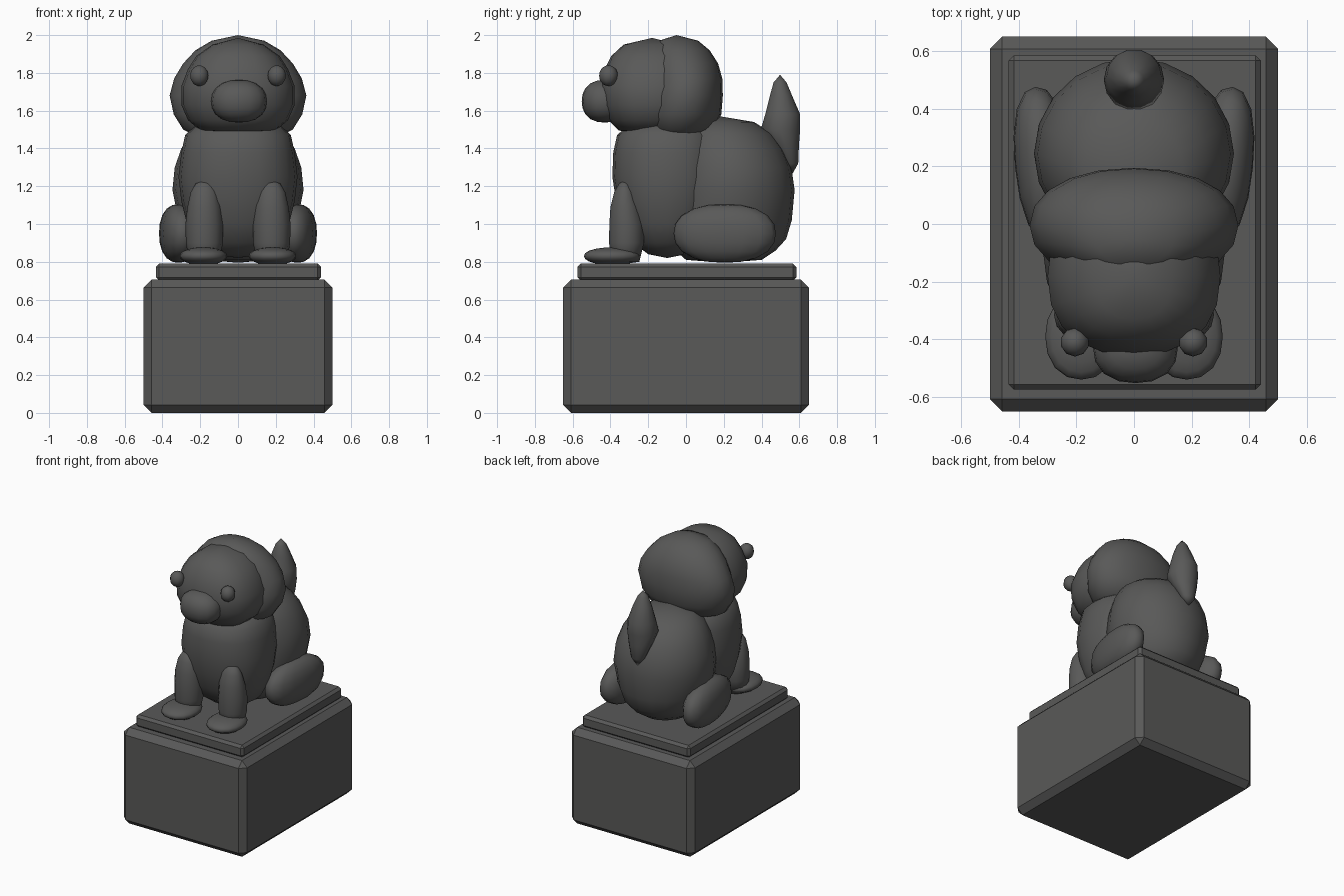
import bpy, bmesh
from math import sin, cos, pi, copysign

stone = bpy.data.materials.new("dark_stone")
stone.diffuse_color = (0.1, 0.1, 0.098, 1)


def finish(bm, name, smooth):
    bmesh.ops.recalc_face_normals(bm, faces=bm.faces)
    for f in bm.faces:
        f.smooth = smooth
    me = bpy.data.meshes.new(name)
    bm.to_mesh(me)
    bm.free()
    me.materials.append(stone)
    ob = bpy.data.objects.new(name, me)
    bpy.context.collection.objects.link(ob)
    return ob


def chamfered_box(name, x, y, z, bevel):
    """Box given by min/max pairs, with one flat chamfer on each edge."""
    bm = bmesh.new()
    bmesh.ops.create_cube(bm, size=1)
    for v in bm.verts:
        v.co = [r[0] if c < 0 else r[1] for c, r in zip(v.co, (x, y, z))]
    bmesh.ops.bevel(bm, geom=bm.edges[:], offset=bevel, segments=1,
                    affect='EDGES', clamp_overlap=True)
    return finish(bm, name, False)


def loft(name, bottom, rings, top, cx=0, power=2.0, n=20):
    """Stack of rounded rings (z, cy, rx, ry) between two poles (z, cy)."""
    def sp(v):
        return copysign(abs(v) ** (2 / power), v)
    bm = bmesh.new()
    loops = [[bm.verts.new((cx + rx * sp(cos(2 * pi * i / n)),
                            cy + ry * sp(sin(2 * pi * i / n)), z))
              for i in range(n)] for z, cy, rx, ry in rings]
    lo = bm.verts.new((cx, bottom[1], bottom[0]))
    hi = bm.verts.new((cx, top[1], top[0]))
    for i in range(n):
        j = (i + 1) % n
        for a, b in zip(loops, loops[1:]):
            bm.faces.new((a[i], a[j], b[j], b[i]))
        bm.faces.new((lo, loops[0][j], loops[0][i]))
        bm.faces.new((hi, loops[-1][i], loops[-1][j]))
    return finish(bm, name, True)


def blob(name, loc, radii, yaw=0, power=2.0, seg=16):
    """Ellipsoid; power above 2 makes it boxier."""
    bm = bmesh.new()
    bmesh.ops.create_uvsphere(bm, u_segments=seg, v_segments=10, radius=1)
    for v in bm.verts:
        k = sum(abs(c) ** power for c in v.co) ** (-1 / power)
        v.co = [c * k * r for c, r in zip(v.co, radii)]
    ob = finish(bm, name, True)
    ob.location = loc
    ob.rotation_euler.z = yaw
    return ob


# plinth
chamfered_box("plinth_block", (-0.5, 0.5), (-0.65, 0.65), (0, 0.705), 0.042)
chamfered_box("plinth_slab", (-0.435, 0.44), (-0.575, 0.585), (0.70, 0.79), 0.018)

# body
loft("hindquarters", (0.795, 0.2),
     [(0.81, 0.2, 0.17, 0.2), (0.86, 0.21, 0.24, 0.265), (0.92, 0.225, 0.28, 0.305),
      (1.02, 0.235, 0.315, 0.325), (1.18, 0.245, 0.347, 0.33), (1.3, 0.243, 0.335, 0.315),
      (1.4, 0.23, 0.3, 0.285), (1.48, 0.215, 0.25, 0.24), (1.54, 0.195, 0.17, 0.165)],
     (1.57, 0.18))
loft("chest", (0.82, -0.1),
     [(0.84, -0.1, 0.13, 0.1), (0.9, -0.1, 0.22, 0.18), (1.0, -0.1, 0.27, 0.235),
      (1.12, -0.1, 0.3, 0.27), (1.25, -0.1, 0.315, 0.29), (1.38, -0.1, 0.3, 0.285),
      (1.47, -0.1, 0.28, 0.265), (1.53, -0.1, 0.22, 0.2)],
     (1.56, -0.1), power=2.3)

# head
loft("mane", (1.437, -0.04),
     [(1.45, -0.04, 0.19, 0.1), (1.5, -0.03, 0.29, 0.175), (1.58, -0.018, 0.34, 0.205),
      (1.68, -0.005, 0.362, 0.2), (1.77, 0, 0.338, 0.192), (1.85, -0.01, 0.29, 0.18),
      (1.92, -0.025, 0.225, 0.15), (1.97, -0.04, 0.14, 0.105)],
     (2.0, -0.05), power=2.15)
loft("face", (1.47, -0.2),
     [(1.495, -0.19, 0.2, 0.165), (1.55, -0.18, 0.265, 0.23), (1.63, -0.18, 0.3, 0.265),
      (1.73, -0.18, 0.3, 0.275), (1.82, -0.18, 0.265, 0.25), (1.89, -0.18, 0.22, 0.215),
      (1.95, -0.18, 0.135, 0.15)],
     (1.985, -0.18), power=2.35)
blob("muzzle", (0.005, -0.43, 1.65), (0.147, 0.122, 0.113), power=2.3)

# tail
loft("tail", (1.26, 0.56),
     [(1.32, 0.555, 0.05, 0.04), (1.42, 0.525, 0.085, 0.075), (1.5, 0.5, 0.105, 0.107),
      (1.58, 0.512, 0.095, 0.095), (1.68, 0.503, 0.065, 0.06), (1.75, 0.498, 0.035, 0.035)],
     (1.79, 0.498), n=14)

# paired parts
for side, s in (("left", -1), ("right", 1)):
    blob(side + "_eye", (s * 0.205, -0.41, 1.785), (0.05, 0.05, 0.055), seg=10)
    blob(side + "_thigh", (s * 0.315, 0.205, 0.95), (0.098, 0.272, 0.155),
         yaw=-s * 0.1, power=2.3)
    loft(side + "_front_leg", (0.79, -0.32),
         [(0.8, -0.32, 0.08, 0.075), (0.9, -0.315, 0.098, 0.095), (1.0, -0.315, 0.1, 0.093),
          (1.09, -0.322, 0.09, 0.08), (1.17, -0.325, 0.072, 0.056), (1.215, -0.325, 0.045, 0.03)],
         (1.23, -0.325), cx=s * 0.178, n=14)
    blob(side + "_paw", (s * 0.183, -0.39, 0.83), (0.125, 0.15, 0.046), power=2.2)
